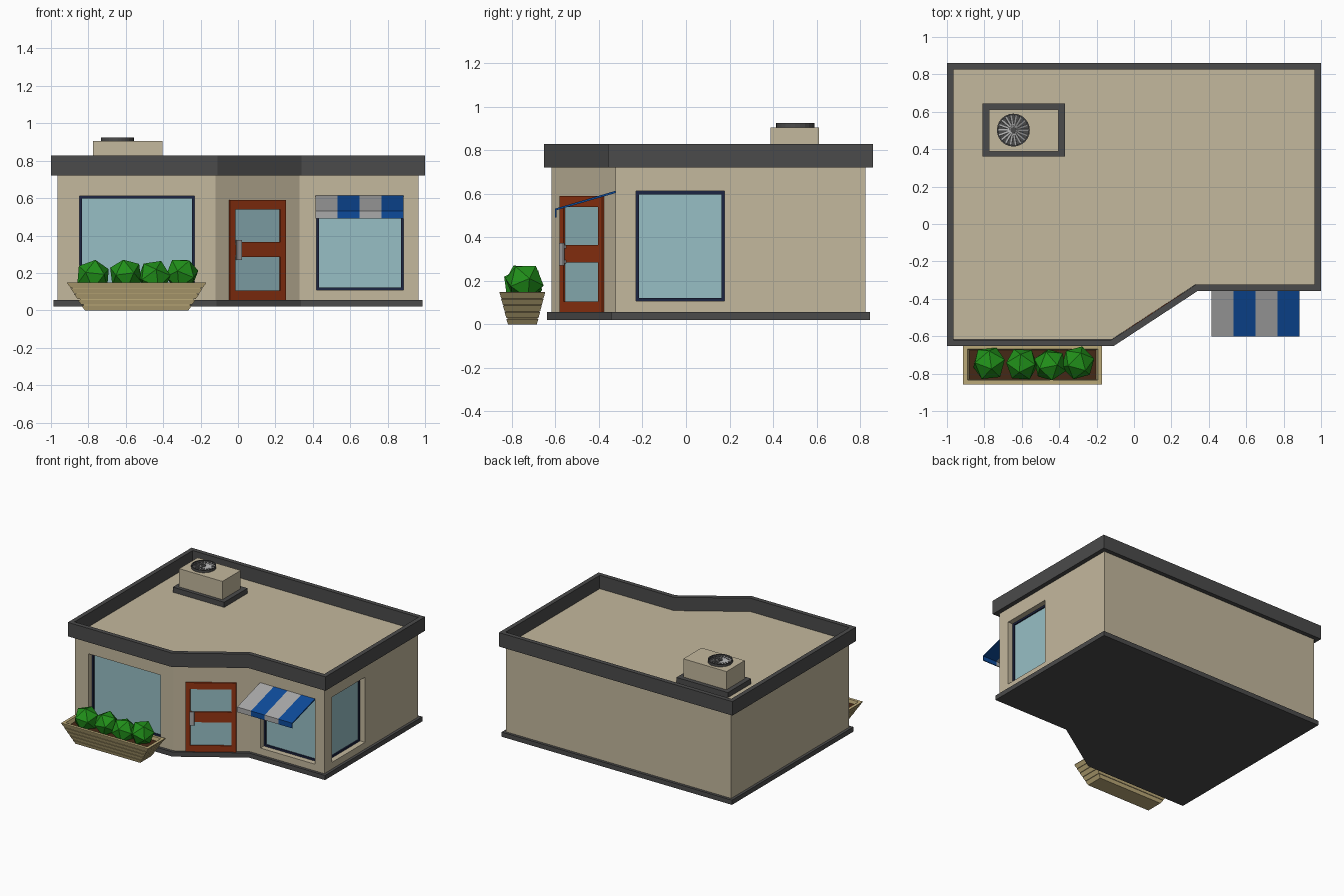
import bpy, bmesh, math
from mathutils import Matrix, Vector, Euler

if "Cube" in bpy.data.objects:
    bpy.data.objects.remove(bpy.data.objects["Cube"])


def material(name, rgb):
    m = bpy.data.materials.new(name)
    m.diffuse_color = (*rgb, 1)
    m.use_nodes = True
    m.node_tree.nodes["Principled BSDF"].inputs["Base Color"].default_value = m.diffuse_color
    return m


TAN = material("plaster", (0.55, 0.48, 0.34))
DARK = material("dark_trim", (0.07, 0.07, 0.07))
GLASS = material("glass", (0.31, 0.52, 0.56))
NAVY = material("navy_frame", (0.012, 0.018, 0.055))
DOOR = material("door_paint", (0.30, 0.035, 0.006))
BLUE = material("awning_blue", (0.004, 0.07, 0.33))
GREY = material("light_grey", (0.40, 0.40, 0.40))
WOOD = material("planter_wood", (0.50, 0.40, 0.19))
SOIL = material("soil", (0.06, 0.022, 0.008))
LEAF = material("leaves", (0.015, 0.28, 0.01))


def finish(bm, name, mat, matrix=Matrix()):
    bmesh.ops.recalc_face_normals(bm, faces=bm.faces)
    bm.transform(matrix)
    me = bpy.data.meshes.new(name)
    bm.to_mesh(me)
    bm.free()
    ob = bpy.data.objects.new(name, me)
    bpy.context.collection.objects.link(ob)
    if mat:
        me.materials.append(mat)
    return ob


def add_box(bm, x0, x1, y0, y1, z0, z1):
    m = Matrix.Translation(((x0 + x1) / 2, (y0 + y1) / 2, (z0 + z1) / 2)) \
        @ Matrix.Diagonal((x1 - x0, y1 - y0, z1 - z0, 1))
    bmesh.ops.create_cube(bm, size=1, matrix=m)


def boxes(name, mat, ranges, matrix=Matrix()):
    bm = bmesh.new()
    for r in ranges:
        add_box(bm, *r)
    return finish(bm, name, mat, matrix)


def loft(name, mat, loops, closed=False):
    """Skin matching point loops; cap the ends, or close into a ring."""
    bm = bmesh.new()
    rows = [[bm.verts.new(p) for p in lp] for lp in loops]
    n = len(rows[0])
    pairs = list(zip(rows, rows[1:])) + ([(rows[-1], rows[0])] if closed else [])
    for a, b in pairs:
        for i in range(n):
            j = (i + 1) % n
            bm.faces.new((a[i], a[j], b[j], b[i]))
    if not closed:
        bm.faces.new(rows[0])
        bm.faces.new(rows[-1])
    return finish(bm, name, mat)


# Building footprint, anticlockwise, with a mitred offset
PLAN = [Vector(p) for p in [(-0.965, 0.825), (-0.965, -0.618), (-0.12, -0.618),
                            (0.33, -0.323), (0.965, -0.323), (0.965, 0.825)]]


def plan(d, z):
    out = []
    for i, p in enumerate(PLAN):
        a = (p - PLAN[i - 1]).normalized()
        b = (PLAN[(i + 1) % len(PLAN)] - p).normalized()
        na, nb = Vector((a.y, -a.x)), Vector((b.y, -b.x))
        q = p + (na + nb) * d / (1 + na.dot(nb))
        out.append((q.x, q.y, z))
    return out


# Shell, plinth and parapet
walls = loft("walls_and_roof", TAN, [plan(0, 0.05), plan(0, 0.725)])
loft("plinth", DARK, [plan(0.021, 0.02), plan(0.021, 0.056)])
loft("parapet", DARK, [plan(0.035, 0.72), plan(0.035, 0.828),
                       plan(0.001, 0.828), plan(0.001, 0.72)], closed=True)


# Recessed windows: local x runs along the wall, -y points outwards
def window(name, x, y, angle, width, z0=0.108, z1=0.612, depth=0.06):
    m = Matrix.Translation((x, y, 0)) @ Matrix.Rotation(angle, 4, 'Z')
    w, t = width / 2, 0.014
    cutter = boxes(name + "_cutter", None, [(-w, w, -0.1, depth, z0, z1)], m)
    cutter.hide_render = True
    cutter.display_type = 'WIRE'
    mod = walls.modifiers.new(name, 'BOOLEAN')
    mod.object = cutter
    mod.solver = 'EXACT'
    f0, f1 = depth - 0.018, depth + 0.005
    boxes(name + "_frame", NAVY, [(-w, -w + t, f0, f1, z0, z1), (w - t, w, f0, f1, z0, z1),
                                  (-w + t, w - t, f0, f1, z0, z0 + t),
                                  (-w + t, w - t, f0, f1, z1 - t, z1)], m)
    boxes(name + "_glass", GLASS, [(-w + t, w - t, depth - 0.008, f1, z0 + t, z1 - t)], m)


window("left_window", -0.54, -0.618, 0, 0.615)
window("right_window", 0.652, -0.323, 0, 0.467)
window("side_window", 0.965, -0.027, math.pi / 2, 0.407)

# Door on the slanted wall
dm = Matrix.Translation((0.1, -0.474, 0)) @ Matrix.Rotation(math.atan2(0.295, 0.45), 4, 'Z')
W, S, F = 0.178, 0.145, -0.012
boxes("door_frame", DOOR, [(-W, -S, F, 0.02, 0.055, 0.59), (S, W, F, 0.02, 0.055, 0.59),
                           (-S, S, F, 0.02, 0.055, 0.105), (-S, S, F, 0.02, 0.285, 0.365),
                           (-S, S, F, 0.02, 0.54, 0.59)], dm)
boxes("door_glass", GLASS, [(-S, S, -0.003, 0.01, 0.105, 0.285),
                            (-S, S, -0.003, 0.01, 0.365, 0.54)], dm)
boxes("door_handle", GREY, [(-0.148, -0.116, -0.034, -0.026, 0.27, 0.375),
                            (-0.142, -0.122, -0.028, F, 0.28, 0.295),
                            (-0.142, -0.122, -0.028, F, 0.35, 0.365)], dm)

# Striped awning
prof = [(-0.32, 0.615), (-0.602, 0.532), (-0.602, 0.492), (-0.595, 0.492),
        (-0.595, 0.525), (-0.32, 0.605)]
for i in range(4):
    xs = (0.415 + 0.1175 * i, 0.415 + 0.1175 * (i + 1))
    loft(f"awning_stripe_{i + 1}", BLUE if i % 2 else GREY,
         [[(x, y, z) for y, z in prof] for x in xs])


# Planter of tapered, slightly overlapping planks
def ring(hx, hy, z):
    return [(-0.542 + sx * hx, -0.752 + sy * hy, z)
            for sx, sy in ((-1, -1), (1, -1), (1, 1), (-1, 1))]


def size(t):
    return 0.277 + 0.095 * t, 0.066 + 0.039 * t


loops = []
for i in range(5):
    (ax, ay), (bx, by) = size(i / 5), size((i + 1) / 5)
    loops += [ring(ax, ay, 0.03 * i), ring(bx, by, 0.03 * i + 0.026)]
    if i < 4:
        loops += [ring(ax + 0.008, ay + 0.003, 0.03 * i + 0.026),
                  ring(ax + 0.008, ay + 0.003, 0.03 * i + 0.03)]
loops += [ring(0.372, 0.105, 0.15), ring(0.349, 0.083, 0.15), ring(0.335, 0.077, 0.118)]
loft("planter", WOOD, loops)
loft("planter_soil", SOIL, [ring(0.334, 0.076, 0.115), ring(0.339, 0.079, 0.124)])

# Low-poly bushes
for i, (x, y, z, r) in enumerate([(-0.775, -0.745, 0.18, 0.095), (-0.6, -0.75, 0.19, 0.092),
                                  (-0.448, -0.753, 0.18, 0.092), (-0.3, -0.742, 0.195, 0.092)]):
    bm = bmesh.new()
    bmesh.ops.create_icosphere(bm, subdivisions=1, radius=r)
    rot = Euler((0.35 + 0.5 * i, 0.3 * i, 0.4 + 0.9 * i)).to_matrix().to_4x4()
    finish(bm, f"bush_{i + 1}", LEAF, Matrix.Translation((x, y, z)) @ rot)

# Rooftop air unit with fan
boxes("air_unit_base", DARK, [(-0.81, -0.37, 0.36, 0.645, 0.72, 0.765)])
boxes("air_unit_body", TAN, [(-0.775, -0.405, 0.388, 0.612, 0.76, 0.906)])
C = (-0.645, 0.502)


def circle(r, z, n=24):
    return [(C[0] + r * math.cos(math.tau * k / n), C[1] + r * math.sin(math.tau * k / n), z)
            for k in range(n)]


loft("fan_well", DARK, [circle(0.082, 0.9), circle(0.082, 0.91)])
loft("fan_ring", DARK, [circle(0.088, 0.9), circle(0.088, 0.925),
                        circle(0.08, 0.925), circle(0.08, 0.9)], closed=True)
loft("fan_hub", DARK, [circle(0.016, 0.905, 12), circle(0.016, 0.925, 12)])
bm = bmesh.new()
for k in range(18):
    part = bmesh.new()
    add_box(part, 0.012, 0.082, -0.005, 0.005, -0.001, 0.001)
    part.transform(Matrix.Translation((*C, 0.917)) @ Matrix.Rotation(math.tau * k / 18, 4, 'Z')
                   @ Matrix.Rotation(0.4, 4, 'X'))
    tmp = bpy.data.meshes.new("blade")
    part.to_mesh(tmp)
    part.free()
    bm.from_mesh(tmp)
    bpy.data.meshes.remove(tmp)
finish(bm, "fan_blades", GREY)
